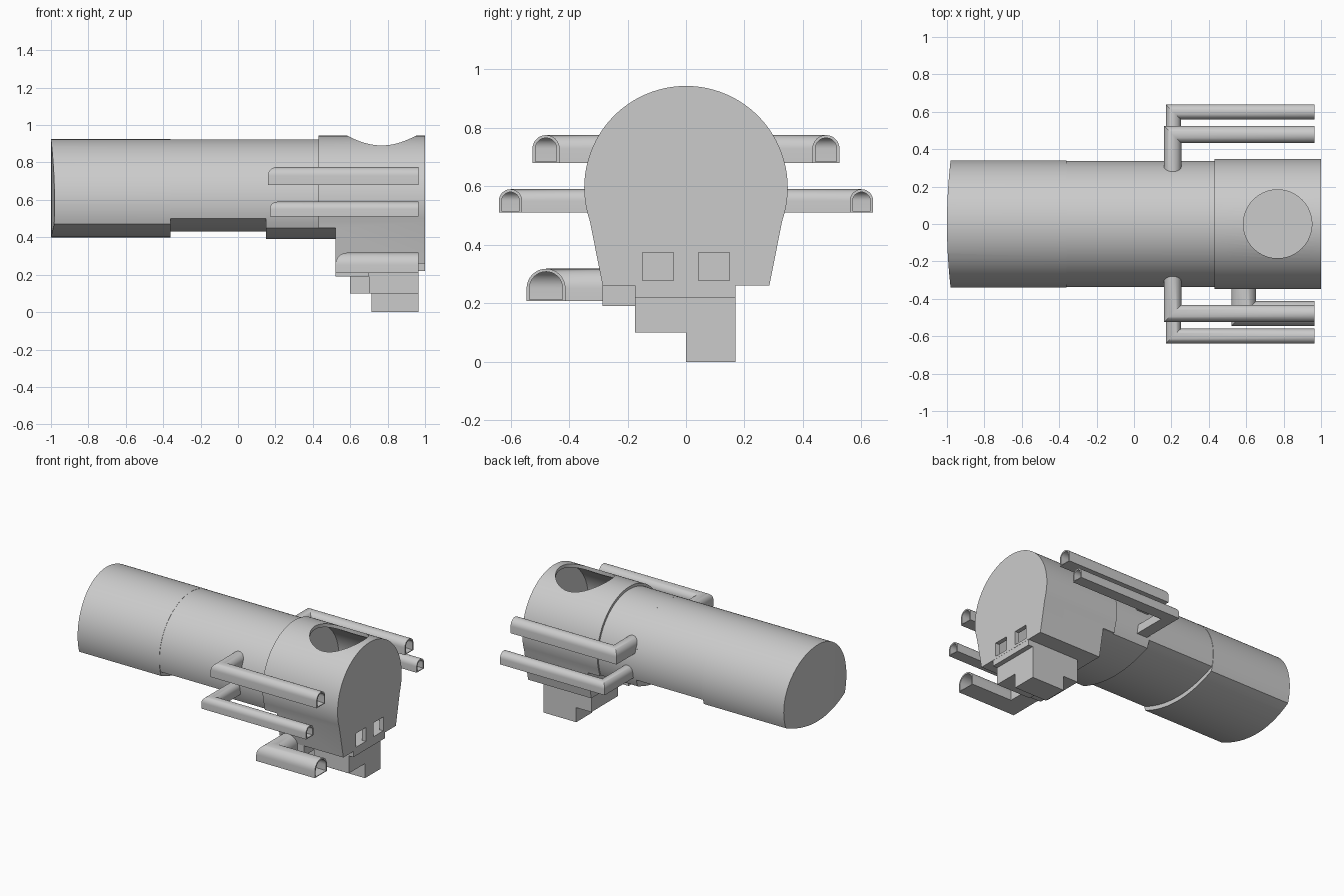
import bpy, bmesh
from math import sin, cos, asin, pi, radians

if "Cube" in bpy.data.objects:
    bpy.data.objects.remove(bpy.data.objects["Cube"])

def finish(name, bm):
    bmesh.ops.recalc_face_normals(bm, faces=bm.faces)
    me = bpy.data.meshes.new(name)
    bm.to_mesh(me)
    bm.free()
    ob = bpy.data.objects.new(name, me)
    bpy.context.collection.objects.link(ob)
    return ob

def activate(ob):
    bpy.ops.object.select_all(action='DESELECT')
    ob.select_set(True)
    bpy.context.view_layer.objects.active = ob

def smooth(ob):
    activate(ob)
    bpy.ops.object.shade_smooth_by_angle(angle=radians(30))

def prism(name, pts, x0, x1):
    """Extrude a (y, z) profile along x."""
    bm = bmesh.new()
    a = [bm.verts.new((x0, y, z)) for y, z in pts]
    b = [bm.verts.new((x1, y, z)) for y, z in pts]
    bm.faces.new(a)
    bm.faces.new(b)
    n = len(pts)
    for i in range(n):
        j = (i + 1) % n
        bm.faces.new((a[i], a[j], b[j], b[i]))
    return finish(name, bm)

def box(name, x, y, z):
    return prism(name, [(y[0], z[0]), (y[1], z[0]), (y[1], z[1]), (y[0], z[1])], *x)

def cylinder(name, x, r, z0, z1, n):
    bm = bmesh.new()
    bmesh.ops.create_cone(bm, cap_ends=True, segments=n, radius1=r, radius2=r, depth=z1 - z0)
    bmesh.ops.translate(bm, verts=bm.verts, vec=(x, 0, (z0 + z1) / 2))
    return finish(name, bm)

def boolean(ob, cutter, op='DIFFERENCE'):
    m = ob.modifiers.new("cut", 'BOOLEAN')
    m.operation, m.object, m.solver = op, cutter, 'EXACT'
    activate(ob)
    bpy.ops.object.modifier_apply(modifier=m.name)
    bpy.data.objects.remove(cutter)

def arc(r, zc, edge, n=56):
    """Upper circle arc, ending on both sides at height edge."""
    a = asin((edge - zc) / r)
    return [(r * cos(t), zc + r * sin(t))
            for t in (a + (pi - 2 * a) * i / n for i in range(n + 1))]

def barrel_section(r, zc, edge, low):
    """Round top closed by a shallow curved belly."""
    pts = arc(r, zc, edge)
    w, n = pts[0][0], 20
    for i in range(1, n):
        k = -1 + 2 * i / n
        pts.append((k * w, low + (edge - low) * k * k))
    return pts

# Long barrel in three belly heights, the far end slightly rounded
rear = prism("barrel_rear", barrel_section(0.34, 0.585, 0.47, 0.40), -1.05, -0.36)
boolean(rear, cylinder("end_cutter", 2, 3, -1, 2, 360), 'INTERSECT')
smooth(rear)
smooth(prism("barrel_middle", barrel_section(0.337, 0.587, 0.50, 0.43), -0.36, 0.15))
smooth(prism("barrel_front", barrel_section(0.337, 0.587, 0.45, 0.39), 0.15, 0.525))

# Head: round on top, tapering to a flat base, hollow inside
head = prism("head", arc(0.348, 0.595, 0.48) + [(-0.285, 0.26), (0.285, 0.26)], 0.43, 1.0)
boolean(head, box("neck_cutter", (0.3, 0.52), (-0.5, 0.5), (0, 0.45)))
boolean(head, prism("cavity_cutter", arc(0.325, 0.595, 0.48) + [(-0.265, 0.275), (0.265, 0.275)],
                    0.54, 0.97))
boolean(head, cylinder("top_hole_cutter", 0.768, 0.183, 0.7, 1.2, 64))
for s in (-1, 1):
    y = sorted((s * 0.042, s * 0.148))
    boolean(head, box("window_cutter", (0.9, 1.1), y, (0.278, 0.373)))
smooth(head)

# Stepped blocks below the head
box("base_plate", (0.90, 0.999), (-0.175, 0.17), (0.22, 0.265))
box("base_block", (0.70, 0.965), (-0.175, 0.17), (0.10, 0.265))
box("base_rear_block", (0.60, 0.70), (-0.12, 0.17), (0.10, 0.265))
box("foot_block", (0.715, 0.965), (0.0, 0.17), (0.0, 0.10))
box("side_block", (0.52, 0.70), (-0.285, -0.12), (0.19, 0.27))

def pipe(name, s, x0, x1, y_in, y_out, z0, w, h, t=0.01):
    """Hollow arched tube with a mitred elbow: out along y, then along x."""
    bm = bmesh.new()
    cx, cy = x0 + w / 2, y_out - w / 2
    loops = []
    for d in (0, t):
        r, zs = w / 2 - d, z0 + h - w / 2
        pr = [(r * cos(pi * i / 16), zs + r * sin(pi * i / 16)) for i in range(17)]
        pr += [(-r, z0 + d * 0.5), (r, z0 + d * 0.5)]
        loops.append([
            [bm.verts.new((cx - u, s * y_in, z)) for u, z in pr],
            [bm.verts.new((cx - u, s * (cy + u), z)) for u, z in pr],
            [bm.verts.new((x1, s * (cy + u), z)) for u, z in pr]])
    o, i = loops
    rings = [o[0], o[1], o[2], i[2], i[1], i[0], o[0]]
    for a, b in zip(rings, rings[1:]):
        for k in range(len(a)):
            j = (k + 1) % len(a)
            bm.faces.new((a[k], a[j], b[j], b[k]))
    smooth(finish(name, bm))

# Exhaust pipes: two mirrored pairs and one wide low pipe on the front side
for s, side in ((-1, "front"), (1, "back")):
    pipe(side + "_upper_pipe", s, 0.16, 0.965, 0.28, 0.525, 0.68, 0.093, 0.095)
    pipe(side + "_lower_pipe", s, 0.17, 0.965, 0.30, 0.64, 0.51, 0.08, 0.08)
pipe("front_low_pipe", -1, 0.52, 0.965, 0.275, 0.545, 0.208, 0.133, 0.11)
